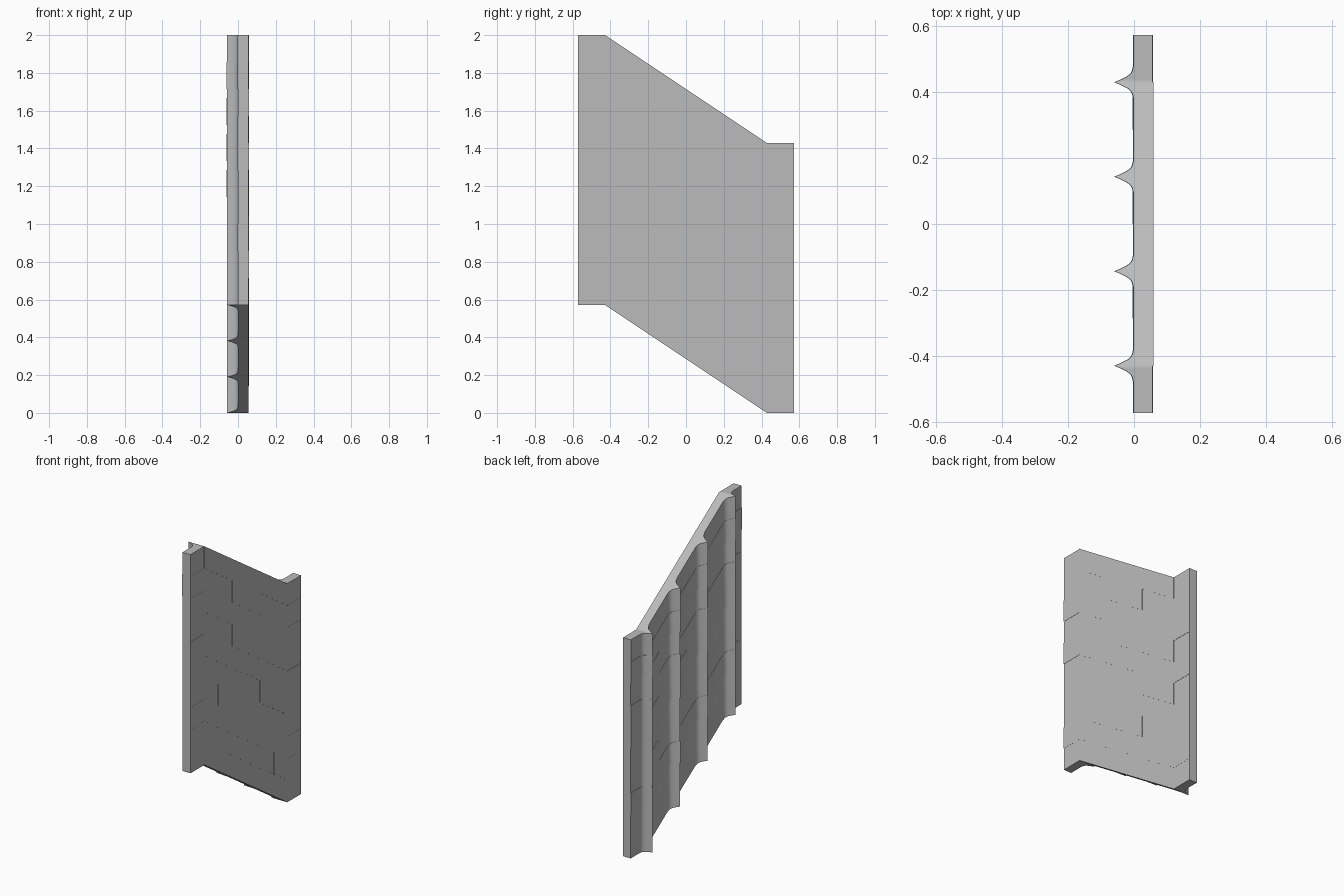
import bpy, bmesh, random

if "Cube" in bpy.data.objects:
    bpy.data.objects.remove(bpy.data.objects["Cube"], do_unlink=True)

random.seed(4)
U = 1 / 7            # module: block height and half block length
ROWS = 10
FACE = 0.0555        # flat face of the wall
RIB = [(0, -0.057), (0.009, -0.036), (0.018, -0.018), (0.026, -0.008),
       (0.036, -0.003), (0.05, 0)]

stone = bpy.data.materials.new("grey stone")
stone.use_nodes = True
grey = (0.5, 0.5, 0.5, 1)
stone.diffuse_color = grey
stone.node_tree.nodes["Principled BSDF"].inputs["Base Color"].default_value = grey


def base(y):
    """Height of the sloping underside, level at both ends."""
    return (3 * U - max(-3 * U, min(3 * U, y))) * 2 / 3


def finish(bm, name):
    bmesh.ops.remove_doubles(bm, verts=bm.verts, dist=1e-5)
    bmesh.ops.recalc_face_normals(bm, faces=bm.faces)
    mesh = bpy.data.meshes.new(name)
    bm.to_mesh(mesh)
    bm.free()
    obj = bpy.data.objects.new(name, mesh)
    bpy.context.collection.objects.link(obj)
    mesh.materials.append(stone)
    return obj


# Cross-section of the wall: (y, x) along the ribbed face
section = [(-4 * U, 0), (4 * U, 0)]
for k in (-3, -1, 1, 3):
    for d, x in RIB:
        section += [(k * U + s * d, x) for s in ((1, -1) if d else (1,))]
section.sort()

# Wall: stacked courses with slightly uneven depth, as one closed shell
bm = bmesh.new()
levels = []
for row in range(ROWS):
    back = random.choice((0, -0.0015, -0.003))
    front = random.choice((0, 0.0008, 0.0015))
    for h in (row * U, (row + 1) * U):
        levels.append((
            [bm.verts.new((FACE + front, y, base(y) + h)) for y, x in section],
            [bm.verts.new((x + back, y, base(y) + h)) for y, x in section]))
last = len(section) - 1
for (f0, b0), (f1, b1) in zip(levels, levels[1:]):
    for i in range(last):
        bm.faces.new((f0[i], f0[i + 1], f1[i + 1], f1[i]))
        bm.faces.new((b0[i], b1[i], b1[i + 1], b0[i + 1]))
    if (f1[0].co - f0[0].co).z > 0.01:
        for i in (0, last):
            bm.faces.new((f0[i], f1[i], b1[i], b0[i]))
for f, b in (levels[0], levels[-1]):
    for i in range(last):
        bm.faces.new((f[i], b[i], b[i + 1], f[i + 1]))
wall = finish(bm, "ribbed_wall")
for o in bpy.context.selected_objects:
    o.select_set(False)
wall.select_set(True)
bpy.context.view_layer.objects.active = wall
bpy.ops.object.shade_smooth_by_angle(angle=0.6)


def block(name, row, y0, y1, x0, x1):
    """Thin sheared plate for a block standing proud of its course."""
    bm = bmesh.new()
    rings = []
    for x in (x0, x1):
        rings.append([bm.verts.new((x, y, base(y) + r * U)) for y, r in
                      ((y0, row), (y1, row), (y1, row + 1), (y0, row + 1))])
    a, b = rings
    bm.faces.new(a)
    bm.faces.new(b)
    for i in range(4):
        j = (i + 1) % 4
        bm.faces.new((a[i], a[j], b[j], b[i]))
    finish(bm, name)


# Proud blocks on the flat face: row, start, end in modules
for n, (row, s, e) in enumerate([(8, -1, 1), (6, -1, 3), (4, 1, 3), (3, -2, 0),
                                 (2, -3, 1), (1, 2, 3), (9, -3, 3)]):
    block(f"face_block_{n + 1}", row, s * U, e * U, FACE - 0.002, FACE + 0.003)

# Proud blocks between the ribs
for n, (row, k) in enumerate([(7, 2), (5, 2), (5, 0), (3, 2), (6, -2), (2, -2)]):
    block(f"rib_side_block_{n + 1}", row, k * U, (k + 1) * U - 0.045, -0.0045, 0.002)
